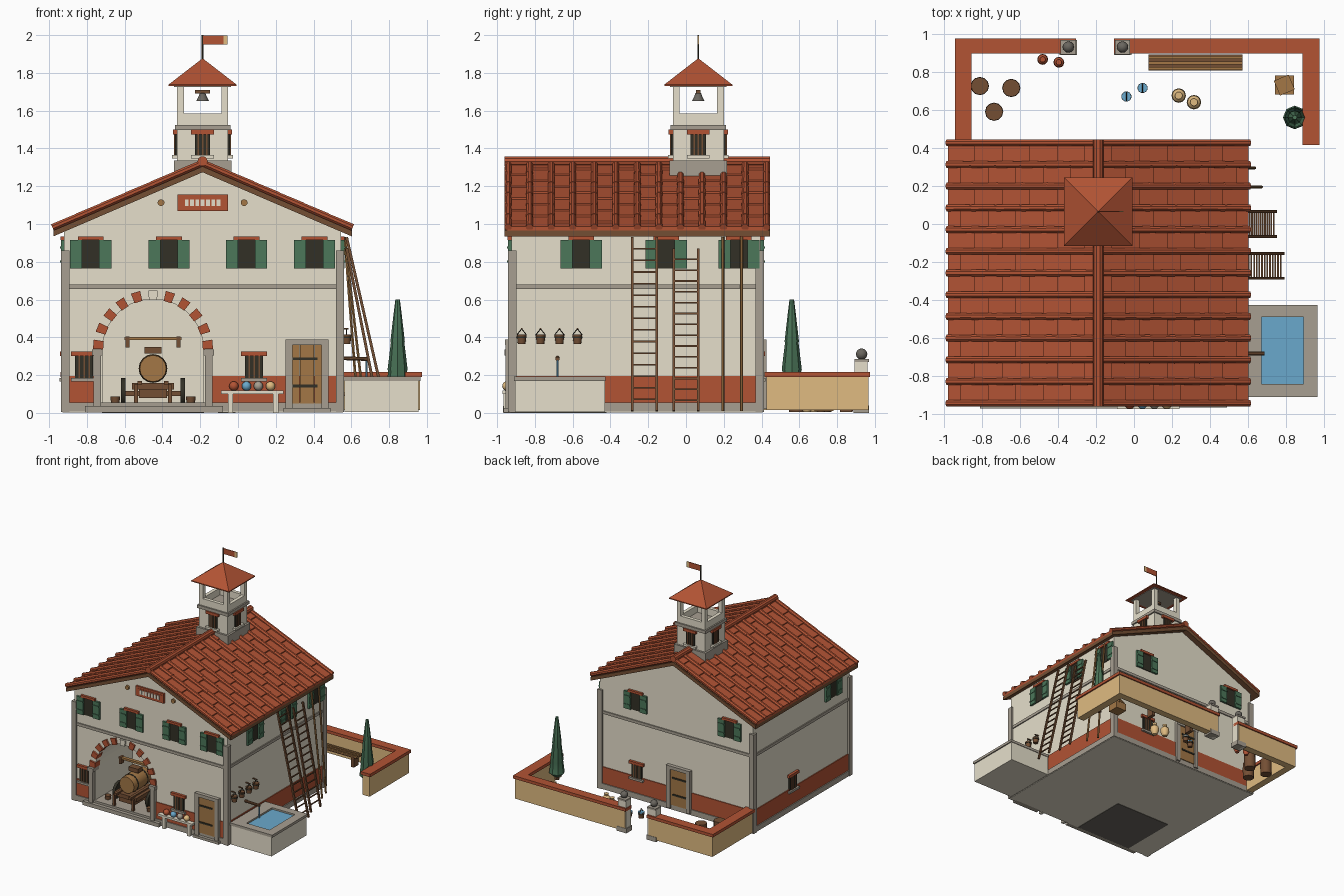
import bpy, bmesh, math
from mathutils import Vector, Matrix

if "Cube" in bpy.data.objects:
    bpy.data.objects.remove(bpy.data.objects["Cube"])


def mat(name, r, g, b):
    m = bpy.data.materials.new(name)
    lin = [((c / 255 + 0.055) / 1.055) ** 2.4 for c in (r, g, b)]
    m.diffuse_color = (*lin, 1)
    m.use_nodes = True
    m.node_tree.nodes["Principled BSDF"].inputs["Base Color"].default_value = m.diffuse_color
    return m


CREAM = mat("cream plaster", 230, 223, 203)
STONE = mat("grey stone", 167, 159, 145)
RED = mat("terracotta", 178, 83, 52)
BROWN = mat("dark wood", 116, 79, 52)
TAN = mat("light wood", 163, 119, 70)
IRON = mat("dark iron", 50, 48, 38)
GREEN = mat("green", 76, 119, 90)
WATER = mat("water blue", 106, 169, 204)
OCHRE = mat("ochre plaster", 224, 187, 129)
COBBLE = mat("dark cobble", 106, 102, 95)


def finish(name, bm, m, smooth=False):
    bmesh.ops.recalc_face_normals(bm, faces=bm.faces)
    me = bpy.data.meshes.new(name)
    bm.to_mesh(me)
    bm.free()
    if smooth:
        for p in me.polygons:
            p.use_smooth = True
        me.set_sharp_from_angle(angle=math.radians(35))
    me.materials.append(m)
    ob = bpy.data.objects.new(name, me)
    bpy.context.collection.objects.link(ob)
    return ob


def box(name, x0, x1, y0, y1, z0, z1, m):
    bm = bmesh.new()
    bmesh.ops.create_cube(bm, size=1)
    for v in bm.verts:
        v.co = ((x0 + x1) / 2 + v.co.x * (x1 - x0), (y0 + y1) / 2 + v.co.y * (y1 - y0),
                (z0 + z1) / 2 + v.co.z * (z1 - z0))
    return finish(name, bm, m)


def prism(name, pts, y0, y1, m):
    """Extrude an xz profile along y."""
    bm = bmesh.new()
    f = bm.faces.new([bm.verts.new((x, y0, z)) for x, z in pts])
    ext = bmesh.ops.extrude_face_region(bm, geom=[f])["geom"]
    bmesh.ops.translate(bm, vec=(0, y1 - y0, 0), verts=[v for v in ext if isinstance(v, bmesh.types.BMVert)])
    return finish(name, bm, m)


def tube(name, a, b, r1, r2, m, n=8):
    """Straight round or n-sided bar from a to b."""
    a, b = Vector(a), Vector(b)
    bm = bmesh.new()
    mx = Matrix.Translation((a + b) / 2) @ (b - a).to_track_quat('Z', 'Y').to_matrix().to_4x4()
    mx = mx @ Matrix.Rotation(math.pi / n, 4, 'Z')
    bmesh.ops.create_cone(bm, cap_ends=True, segments=n, radius1=r1, radius2=r2, depth=(b - a).length, matrix=mx)
    return finish(name, bm, m, n > 8)


def lathe(name, loc, prof, m, n=12, axis=(0, 0, 1)):
    """Turn (radius, height) points round an axis."""
    bm = bmesh.new()
    mx = Matrix.Translation(loc) @ Vector(axis).to_track_quat('Z', 'Y').to_matrix().to_4x4()
    rings = [[bm.verts.new(mx @ Vector((r * math.cos(2 * math.pi * i / n), r * math.sin(2 * math.pi * i / n), z)))
              for i in range(n)] for r, z in prof]
    for p, q in zip(rings, rings[1:]):
        for i in range(n):
            bm.faces.new((p[i], p[(i + 1) % n], q[(i + 1) % n], q[i]))
    bm.faces.new(rings[0])
    bm.faces.new(rings[-1])
    return finish(name, bm, m, True)


def ball(name, loc, r, m):
    lathe(name, loc, [(r * math.cos(t), r * math.sin(t)) for t in [math.radians(a) for a in range(-80, 81, 20)]], m)


def wallbox(name, wall, u, hw, z0, z1, o0, o1, m):
    """Box on a wall (axis, plane, outward sign): centre u, half width hw, depth o0..o1 outward."""
    ax, pl, s = wall
    a, b = sorted((pl + s * o0, pl + s * o1))
    if ax == 'y':
        return box(name, u - hw, u + hw, a, b, z0, z1, m)
    return box(name, a, b, u - hw, u + hw, z0, z1, m)


FRONT, BACK, RIGHT, LEFT = ('y', -.925, -1), ('y', .395, 1), ('x', .545, 1), ('x', -.92, -1)
CX = -.1875

# House body with arched bay
body = prism("house_body", [(-.92, .01), (.545, .01), (.545, .96), (CX, 1.285), (-.92, .96)], -.925, .395, CREAM)
AX, AZ, AR = -.45, .335, .268
arc = [(AX + AR * math.cos(math.pi * i / 20), AZ + AR * math.sin(math.pi * i / 20)) for i in range(21)]
cutter = prism("arch_cutter", [(AX - AR, .03), (AX + AR, .03)] + arc, -1.1, -.42, CREAM)
cutter.hide_render = True
cutter.hide_viewport = True
bo = body.modifiers.new("arch", 'BOOLEAN')
bo.operation, bo.solver, bo.object = 'DIFFERENCE', 'EXACT', cutter

# Plinth, steps, corner piers and string course
box("plinth", -.935, .56, -.94, .41, .007, .054, STONE)
box("underside", -.93, .555, -.935, .405, .003, .007, CREAM)
box("bay_floor", -.72, -.18, -.93, -.42, .0, .003, COBBLE)
box("bay_step", -.81, -.08, -.97, -.9, 0.003, .036, STONE)
box("door_step", .24, .49, -.965, -.92, 0.003, .025, STONE)
for x in (-.915, .54):
    for y in (-.92, .39):
        box("corner_pier", x - .022, x + .022, y - .022, y + .022, 0.004, .86, STONE)
box("string_front", -.925, .55, -.934, -.92, .655, .68, STONE)
box("string_back", -.925, .55, .39, .404, .655, .68, STONE)
box("string_right", .54, .554, -.92, .39, .655, .68, STONE)
box("string_left", -.929, -.915, -.92, .39, .655, .68, STONE)

# Red dado
for wall, u, hw in ((FRONT, -.815, .085), (FRONT, .18, .34), (BACK, CX, .72), (RIGHT, -.265, .65), (LEFT, -.265, .65)):
    wallbox("dado", wall, u, hw, .05, .195, 0, .007, RED)

# Arch stones and jambs
for k in range(-5, 6):
    a = math.radians(90 - 17 * k)
    h = math.radians(4.6)
    r1 = AR + (.05 if k else .045)
    q = [(AX + r * math.cos(t), AZ + r * math.sin(t)) for r, t in ((AR - .004, a - h), (r1, a - h), (r1, a + h), (AR - .004, a + h))]
    prism("arch_stone" if k else "keystone", q, -.94, -.87, RED if k else CREAM)
for s in (-1, 1):
    x = AX + s * .295
    box("arch_jamb", x - .02, x + .02, -.955, -.88, .02, .31, STONE)
    box("arch_cap", x - .028, x + .028, -.96, -.88, .305, .335, STONE)


# Windows and doors
def shutter_window(wall, u):
    wallbox("window_pane", wall, u, .046, .765, .915, 0, .006, IRON)
    wallbox("window_lintel", wall, u, .068, .915, .935, 0, .02, RED)
    for s in (-1, 1):
        wallbox("shutter", wall, u + s * .077, .032, .765, .915, 0, .018, GREEN)
        for z in (.795, .87):
            wallbox("shutter_rail", wall, u + s * .077, .03, z, z + .012, .018, .023, GREEN)


def small_window(wall, u, z0=.185, hw=.048, h=.115, sill=STONE):
    wallbox("small_pane", wall, u, hw, z0, z0 + h, 0, .01, IRON)
    for k in (-1, 0, 1):
        wallbox("window_bar", wall, u + k * hw * .55, .004, z0, z0 + h, .01, .016, BROWN)
    wallbox("small_lintel", wall, u, hw + .02, z0 + h, z0 + h + .024, 0, .022, RED)
    wallbox("small_sill", wall, u, hw + .02, z0 - .018, z0, 0, .026, sill)


def door(wall, u):
    for s in (-1, 1):
        wallbox("door_jamb", wall, u + s * .095, .018, .02, .385, 0, .03, STONE)
    wallbox("door_head", wall, u, .113, .36, .388, 0, .032, STONE)
    for k in range(4):
        wallbox("door_plank", wall, u + (k - 1.5) * .0385, .0188, .05, .36, 0, .022, TAN)
    for z in (.135, .28):
        wallbox("door_hinge", wall, u - .01, .066, z, z + .014, .022, .028, IRON)


for u in (-.78, -.365, .045, .405):
    shutter_window(FRONT, u)
for u in (-.555, -.105, .28):
    shutter_window(RIGHT, u)
for u in (-.7, .2):
    shutter_window(BACK, u)
shutter_window(LEFT, -.69)
for wall, u in ((FRONT, -.815), (FRONT, .085), (BACK, .19), (LEFT, -.14)):
    small_window(wall, u)
door(FRONT, .365)
door(BACK, -.22)

# Gable vent and beam ends
wallbox("vent_frame", FRONT, CX, .134, 1.07, 1.155, 0, .015, RED)
wallbox("vent_panel", FRONT, CX, .118, 1.085, 1.14, .015, .018, RED)
for k in range(7):
    wallbox("vent_slat", FRONT, CX + (k - 3) * .028, .01, 1.095, 1.13, .018, .024, CREAM)
for s in (-1, 1):
    tube("beam_end", (CX + s * .22, -.9, 1.113), (CX + s * .22, -.94, 1.113), .018, .018, TAN, 12)

# Roof: deck, stepped tile pans, rolls, ridge
SL, HW, Y0, Y1, NR = .43, .79, -.96, .445, 13
pitch = (Y1 - Y0 - .036) / (NR - 1)
for s in (-1, 1):
    def P(d, z):
        return (CX + s * d, z - SL * d)
    prism("roof_deck", [P(0, 1.274), P(HW, 1.274), P(HW, 1.305), P(0, 1.305)], Y0, Y1, BROWN)
    for i in range(NR - 1):
        y = Y0 + .018 + i * pitch
        edges = [0] + [.145 * k + (.0725 if i % 2 else .145) for k in range(5)] + [HW]
        pts = [P(0, 1.303), P(HW, 1.303)]
        for a, b in reversed(list(zip(edges, edges[1:]))):
            pts += [P(b, 1.327), P(a, 1.318)]
        prism("tile_pan", pts, y, y + pitch, RED)
    for i in range(NR):
        y = Y0 + .018 + i * pitch
        for k in range(6):
            a, b = P(HW * k / 6, 1.324), P(HW * (k + 1) / 6 + .005, 1.324)
            tube("tile_roll", (a[0], y, a[1]), (b[0], y, b[1]), .0175, .0195, RED, 8)
tube("ridge_roll", (CX, Y0, 1.332), (CX, Y1, 1.332), .027, .027, RED, 10)

# Bell tower
TY = .065


def slab(name, h, z0, z1, m):
    return box(name, CX - h, CX + h, TY - h, TY + h, z0, z1, m)


slab("tower_skirt", .152, 1.2, 1.335, STONE)
slab("tower_body", .135, 1.3, 1.5, CREAM)
slab("tower_cornice", .147, 1.498, 1.525, STONE)
for s in (-1, 1):
    box("parapet_x", CX - .135, CX + .135, TY + s * .12 - .015, TY + s * .12 + .015, 1.525, 1.585, CREAM)
    box("parapet_y", CX + s * .12 - .015, CX + s * .12 + .015, TY - .135, TY + .135, 1.525, 1.585, CREAM)
    for t in (-1, 1):
        box("belfry_post", CX + s * .117 - .018, CX + s * .117 + .018, TY + t * .117 - .018, TY + t * .117 + .018, 1.58, 1.735, CREAM)
    small_window(('y', TY + s * .135, s), CX, 1.365, .04, .11, CREAM)
    small_window(('x', CX + s * .135, s), TY, 1.365, .04, .11, CREAM)
slab("tower_eave", .18, 1.73, 1.738, RED)
slab("belfry_ceiling", .15, 1.726, 1.731, STONE)
tube("tower_roof", (CX, TY, 1.738), (CX, TY, 1.875), .18 * math.sqrt(2), .004, RED, 4)
box("bell_beam", CX - .04, CX + .04, TY - .012, TY + .012, 1.692, 1.71, BROWN)
lathe("bell", (CX, TY, 1.65), [(.034, 0), (.028, .012), (.02, .028), (.016, .042), (.008, .045)], COBBLE)
tube("flag_pole", (CX, TY, 1.86), (CX, TY, 2), .005, .005, IRON, 6)
box("flag", CX, CX + .112, TY - .003, TY + .003, 1.95, 1.998, RED)
box("flag_tip", CX + .112, CX + .133, TY - .003, TY + .003, 1.95, 1.998, OCHRE)

# Barrel cart in the bay
lathe("cart_barrel", (AX, -.88, .235), [(.07, 0), (.074, .06), (.076, .12), (.074, .18), (.07, .24)], TAN, 16, (0, 1, 0))
for y in (-.83, -.7):
    tube("barrel_hoop", (AX, y, .235), (AX, y + .012, .235), .076, .076, IRON, 16)
box("cart_bed", AX - .11, AX + .11, -.9, -.62, .125, .158, BROWN)
box("cart_body", AX - .075, AX + .075, -.88, -.64, .08, .126, BROWN)
box("cart_axle", AX - .16, AX + .16, -.775, -.745, .09, .115, BROWN)
for s in (-1, 1):
    tube("cart_wheel", (AX + s * .145, -.76, .11), (AX + s * .17, -.76, .11), .075, .075, IRON, 16)
    box("cart_rail", AX + s * .07 - .012, AX + s * .07 + .012, -.94, -.6, .15, .17, BROWN)
    box("yoke_arm", AX + s * .135 - .01, AX + s * .135 + .01, -.78, -.74, .345, .405, BROWN)
    box("cart_leg", AX + s * .09 - .01, AX + s * .09 + .01, -.93, -.91, .04, .15, BROWN)
    lathe("bay_bucket", (AX + s * .2, -.85, .036), [(.02, 0), (.026, .05)], BROWN)
box("yoke_bar", AX - .15, AX + .15, -.775, -.745, .385, .402, TAN)
box("yoke_block", AX - .045, AX + .045, -.79, -.73, .315, .35, BROWN)

# Front bench with bowls
box("front_bench", -.09, .24, -.972, -.925, .1, .118, CREAM)
for x in (-.04, .2):
    box("bench_leg", x - .014, x + .014, -.965, -.93, 0, .1, CREAM)
for x, m in ((-.022, RED), (.045, WATER), (.108, STONE), (.172, OCHRE)):
    ball("bowl", (x, -.948, .142), .025, m)

# Water trough with spout
box("trough", .565, .955, -.905, -.43, .004, .17, CREAM)
for x0, x1, y0, y1 in ((.56, .67, -.91, -.425), (.89, .965, -.91, -.425), (.67, .89, -.91, -.84), (.67, .89, -.49, -.425)):
    box("trough_rim", x0, x1, y0, y1, .17, .192, STONE)
box("trough_water", .67, .89, -.84, -.49, .165, .178, WATER)
tube("spout", (.54, -.68, .29), (.685, -.68, .285), .011, .011, BROWN)
tube("water_jet", (.68, -.68, .28), (.68, -.68, .175), .006, .006, WATER, 6)


def bucket(x, y, z, m=None):
    lathe("bucket", (x, y, z), [(.02, 0), (.026, .05)], BROWN)
    tube("bucket_hoop", (x, y, z + .032), (x, y, z + .04), .027, .027, IRON, 12)
    if m:
        tube("bucket_water", (x, y, z + .045), (x, y, z + .053), .026, .026, m, 12)
    for s in (-1, 1):
        tube("bucket_handle", (x, y + s * .024, z + .05), (x, y, z + .08), .003, .003, IRON, 6)


# Wall buckets, ladders and poles
for y in (-.87, -.77, -.67, -.575):
    bucket(.575, y, .365)
    tube("bucket_peg", (.54, y, .445), (.585, y, .445), .005, .005, BROWN, 6)
for yc, bx, tx, top in ((-.22, .785, .575, .93), (0, .745, .575, .87)):
    for s in (-1, 1):
        tube("ladder_rail", (bx, yc + s * .065, .01), (tx, yc + s * .065, top), .0105, .0105, BROWN, 4)
    for k in range(1, 15):
        t = k / 15
        x, z = bx + (tx - bx) * t, .01 + (top - .01) * t
        tube("ladder_rung", (x, yc - .067, z), (x, yc + .067, z), .006, .006, BROWN, 4)
for y, x in ((.195, .67), (.295, .635)):
    tube("pole", (x, y, .01), (.565, y, .93), .008, .008, TAN, 6)

# Garden wall, gate posts
for x0, x1, y0, y1, e in ((-.94, -.305, .895, .975, .01), (-.105, .975, .895, .975, .01), (-.94, -.855, .4, .9, -.03), (.885, .975, .415, .9, -.03)):
    box("garden_wall", x0 + .012, x1 - .012, y0 + .01, y1 - e, .015, .19, OCHRE)
    box("garden_cap", x0, x1, y0, y1, .19, .216, RED)
for x in (-.345, -.06):
    box("gate_post", x - .04, x + .04, .892, .962, 0, .27, CREAM)
    box("gate_foot", x - .046, x + .046, .888, .968, 0, .04, STONE)
    box("gate_cap", x - .04, x + .04, .892, .968, .27, .285, STONE)
    ball("gate_ball", (x, .93, .311), .03, COBBLE)

# Yard: tree, crates, bench, barrels, pots
tube("tree_trunk", (.845, .56, .06), (.845, .56, .11), .02, .02, BROWN)
lathe("cypress", (.845, .56, .09), [(.03, 0), (.062, .03), (.05, .13), (.053, .14), (.036, .28), (.038, .29), (.022, .43), (.012, .51)], GREEN, 8)
box("crate", .74, .84, .68, .78, .01, .075, TAN)
lid = box("crate_lid", -.042, .042, -.042, .042, 0, .035, TAN)
lid.location, lid.rotation_euler = (.79, .73, .07), (0, 0, .4)
box("yard_bench_base", .075, .57, .808, .892, .09, .098, BROWN)
for k in range(3):
    box("yard_bench_slat", .075, .57, .81 + k * .029, .826 + k * .029, .098, .108, TAN)
for x in (.12, .525):
    box("yard_bench_leg", x - .015, x + .015, .815, .88, .005, .095, BROWN)
for x, y in ((-.81, .725), (-.645, .715), (-.735, .59)):
    lathe("yard_barrel", (x, y, .005), [(.045, 0), (.047, .035), (.048, .07), (.047, .1), (.046, .135)], BROWN)
for x, y in ((-.04, .67), (.045, .715)):
    bucket(x, y, .005, WATER)
for x, y, m, k in ((-.48, .865, RED, .75), (-.395, .85, RED, .75), (.235, .675, OCHRE, 1), (.315, .64, OCHRE, 1)):
    lathe("yard_jar", (x, y, .005), [(r * k, z * k) for r, z in ((.02, 0), (.038, .04), (.034, .07), (.015, .09), (.02, .105))], m)
